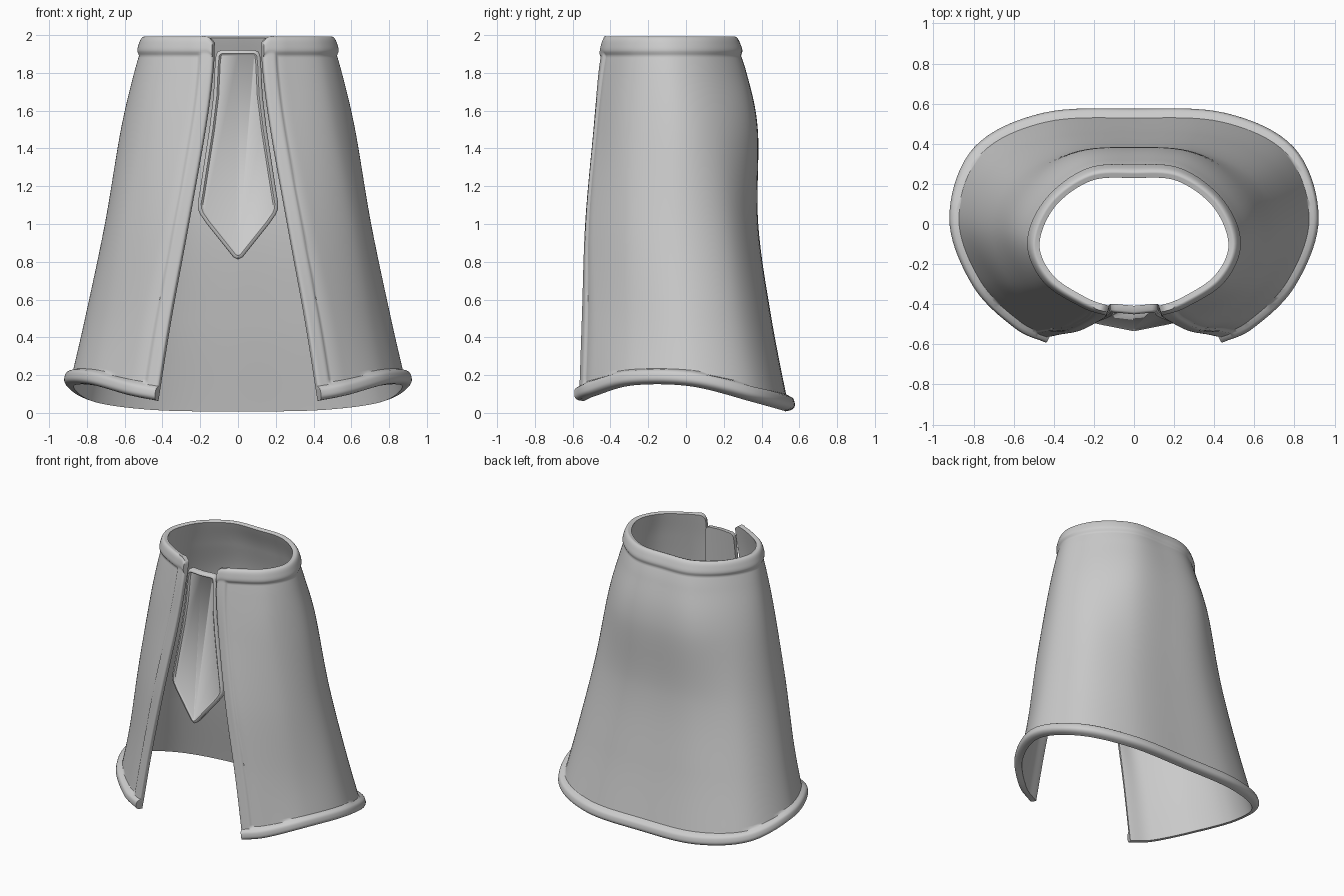
import bpy, bmesh, math
from mathutils import Vector

if "Cube" in bpy.data.objects:
    bpy.data.objects.remove(bpy.data.objects["Cube"])

# half cross-sections (front edge -> side -> back centre), hem to collar
HEM_Z = [.065, .095, .15, .145, .065, .02, .012]
SECTIONS = [
    (None, [(.43, -.56), (.58, -.49), (.78, -.29), (.892, .03), (.78, .36), (.45, .525), (0, .545)]),
    (.5, [(.36, -.545), (.51, -.48), (.71, -.28), (.81, .0), (.70, .28), (.40, .43), (0, .452)]),
    (1., [(.265, -.525), (.40, -.49), (.62, -.30), (.705, -.03), (.60, .22), (.33, .36), (0, .382)]),
    (1.5, [(.175, -.48), (.30, -.455), (.52, -.31), (.62, -.06), (.53, .17), (.30, .35), (0, .38)]),
    (1.8, [(.137, -.455), (.26, -.42), (.465, -.29), (.55, -.08), (.46, .13), (.25, .295), (0, .32)]),
    (1.992, [(.13, -.43), (.25, -.385), (.42, -.27), (.492, -.1), (.41, .1), (.22, .235), (0, .25)]),
]


def spline(pts, t):
    """Catmull-Rom through pts, t in 0..1."""
    n = len(pts) - 1
    i = min(int(t * n), n - 1)
    f = t * n - i
    b, c = pts[i], pts[i + 1]
    a = pts[i - 1] if i > 0 else 2 * b - c
    d = pts[i + 2] if i + 2 <= n else 2 * c - b
    return .5 * (2 * b + (c - a) * f + (2 * a - 5 * b + 4 * c - d) * f ** 2
                 + (3 * b - a - 3 * c + d) * f ** 3)


def ease(i, n):
    """Samples packed towards both ends."""
    return .5 - .5 * math.cos(math.pi * i / n)


def band(s, width, height, power):
    """Raised rounded band from an edge, s = distance from that edge."""
    t = abs(2 * s / width - 1)
    return height * (1 - t ** power) ** .5 if t < 1 else 0


def add_object(name, bm):
    bmesh.ops.recalc_face_normals(bm, faces=bm.faces)
    me = bpy.data.meshes.new(name)
    bm.to_mesh(me)
    bm.free()
    ob = bpy.data.objects.new(name, me)
    bpy.context.collection.objects.link(ob)
    bpy.context.view_layer.objects.active = ob
    ob.select_set(True)
    bpy.ops.object.shade_smooth_by_angle(angle=math.radians(50))
    ob.select_set(False)
    return ob


# coat: lofted open shell with raised hem, collar and front bands
NU, NV = 150, 100
rows = []
for z, half in SECTIONS:
    h = [Vector((x, y, HEM_Z[k] if z is None else z)) for k, (x, y) in enumerate(half)]
    rows.append([Vector((-p.x, p.y, p.z)) for p in h] + h[-2::-1])
columns = [[spline(r, ease(i, NU)) for r in rows] for i in range(NU + 1)]
grid = [[spline(c, ease(j, NV)) for j in range(NV + 1)] for c in columns]

bm = bmesh.new()
outer, inner = [], []
for i in range(NU + 1):
    outer.append([])
    inner.append([])
    for j in range(NV + 1):
        p = grid[i][j]
        du = grid[min(i + 1, NU)][j] - grid[max(i - 1, 0)][j]
        dv = grid[i][min(j + 1, NV)] - grid[i][max(j - 1, 0)]
        n = dv.cross(du).normalized()
        edge = min((p - grid[0][j]).length, (p - grid[NU][j]).length)
        top = 1.992 - p.z
        d = max(band(p.z - grid[i][0].z, .075, .036, 3), band(top, .095, .02, 3),
                band(edge, .075, .013, 4))
        t = .022
        # rounded upper front corners
        drop = .03 * max(0, 1 - edge / .04) ** 2 * max(0, 1 - top / .2)
        q = p - Vector((0, 0, drop))
        outer[i].append(bm.verts.new(q + n * d))
        inner[i].append(bm.verts.new(q - n * t))
for i in range(NU):
    for j in range(NV):
        for g in (outer, inner):
            bm.faces.new((g[i][j], g[i + 1][j], g[i + 1][j + 1], g[i][j + 1]))
    for j in (0, NV):
        bm.faces.new((outer[i][j], outer[i + 1][j], inner[i + 1][j], inner[i][j]))
for j in range(NV):
    for i in (0, NU):
        bm.faces.new((outer[i][j], outer[i][j + 1], inner[i][j + 1], inner[i][j]))
coat = add_object("coat", bm)
bev = coat.modifiers.new("rounded_rims", 'BEVEL')
bev.width, bev.segments, bev.angle_limit = .008, 2, math.radians(60)

# necktie: outline with raised border and sunken panel, folded slightly at the centre
half = [(.09, 1.92), (.108, 1.912), (.117, 1.895), (.122, 1.85), (.13, 1.68), (.152, 1.5),
        (.203, 1.17), (.213, 1.11), (.212, 1.08), (.2, 1.05), (.165, 1.0), (.025, .825)]
bm = bmesh.new()
outline = [(-x, z) for x, z in half] + [(0, .812)] + half[::-1]
face = bm.faces.new([bm.verts.new((x, 0, z)) for x, z in outline])
bm.normal_update()
for thick, depth in ((.006, .008), (.012, .003), (.010, -.011)):
    bmesh.ops.inset_region(bm, faces=[face], thickness=thick, depth=depth,
                           use_even_offset=True, use_boundary=True)
bmesh.ops.bisect_plane(bm, geom=bm.verts[:] + bm.edges[:] + bm.faces[:],
                       plane_co=(0, 0, 0), plane_no=(1, 0, 0))
back = bmesh.ops.extrude_face_region(bm, geom=bm.faces[:], use_keep_orig=True)
for v in back["geom"]:
    if isinstance(v, bmesh.types.BMVert):
        v.co.y = .03
for v in bm.verts:
    v.co.y += -.438 - (1.92 - v.co.z) * .078 + abs(v.co.x) * .1
add_object("necktie", bm)
